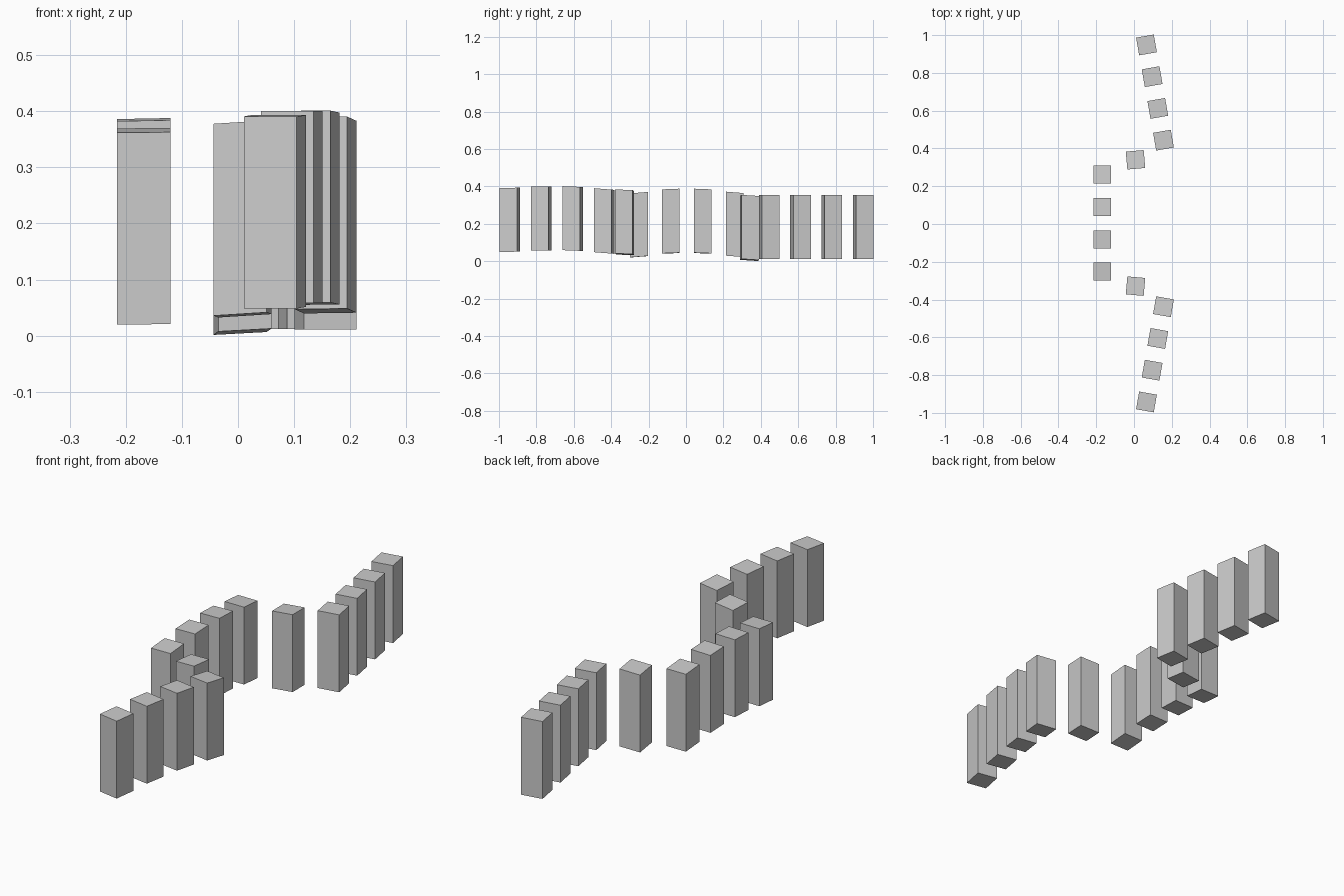
import bpy, bmesh, math

if "Cube" in bpy.data.objects:
    bpy.data.objects.remove(bpy.data.objects["Cube"])

SIDE, HEIGHT = 0.095, 0.342


def post(name, x, y, turn, z, slope_x=0.0, slope_y=0.0):
    """Square upright post whose top and foot follow the sloping ground."""
    bm = bmesh.new()
    bmesh.ops.create_cube(bm, size=1)
    a = math.radians(turn)
    for v in bm.verts:
        px, py = v.co.x * SIDE, v.co.y * SIDE
        dx = px * math.cos(a) - py * math.sin(a)
        dy = px * math.sin(a) + py * math.cos(a)
        v.co = (x + dx, y + dy,
                z + (v.co.z + 0.5) * HEIGHT + dx * slope_x + dy * slope_y)
    mesh = bpy.data.meshes.new(name)
    bm.to_mesh(mesh)
    bm.free()
    obj = bpy.data.objects.new(name, mesh)
    bpy.context.collection.objects.link(obj)


# Straight wings, front (-y) and back (+y), outermost post first
front_ground = [(0.050, 0.03), (0.058, 0.0), (0.057, -0.04), (0.044, -0.08)]
back_ground = [(0.012, 0.0), (0.012, 0.0), (0.012, 0.0), (0.011, 0.0)]
for i in range(4):
    x = 0.066 + 0.030 * i
    z, s = front_ground[i]
    post(f"front_wing_post_{i + 1}", x, -0.942 + 0.168 * i, -10, z, 0, s)
    z, s = back_ground[i]
    post(f"back_wing_post_{i + 1}", x, 0.948 - 0.168 * i, 10, z, 0, s)

# Link posts between the wings and the recessed row
post("front_link_post", 0.008, -0.329, -5, 0.037, 0.06, -0.04)
post("back_link_post", 0.008, 0.340, 5, 0.007, 0.06, -0.06)

# Recessed centre row
centre = [(0.024, 0.01, 0.08), (0.043, 0.02, 0.04),
          (0.043, 0.02, -0.04), (0.026, 0.0, -0.08)]
for i, (z, sx, sy) in enumerate(centre):
    post(f"centre_post_{i + 1}", -0.168, -0.252 + 0.171 * i, 0, z, sx, sy)
